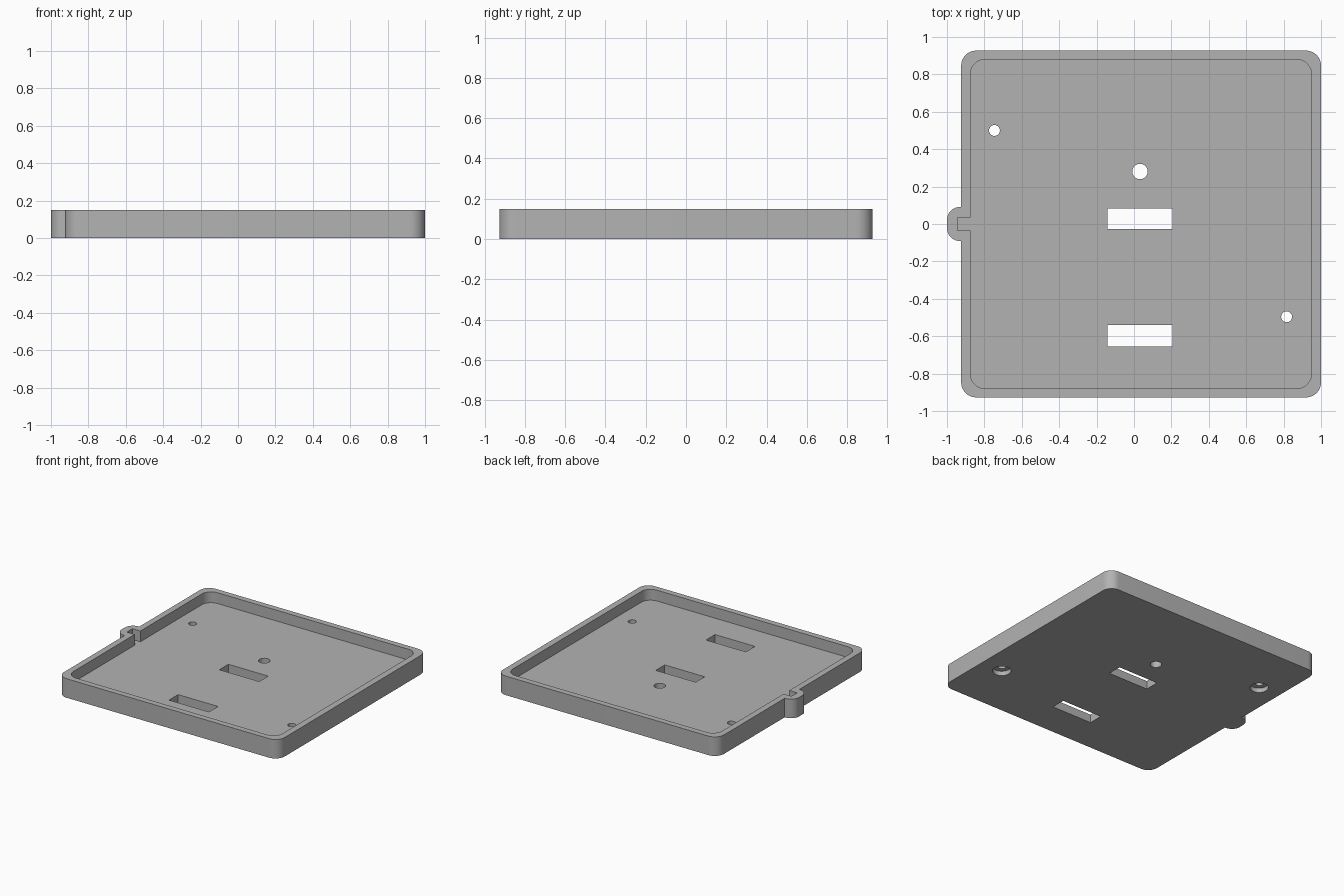
import bpy, bmesh, math
from mathutils import Vector

if "Cube" in bpy.data.objects:
    bpy.data.objects.remove(bpy.data.objects["Cube"])

HEIGHT, FLOOR = 0.15, 0.065
EPS = 0.05

grey = bpy.data.materials.new("plain grey")
grey.use_nodes = True
colour = (0.45, 0.45, 0.45, 1)
grey.diffuse_color = colour
grey.node_tree.nodes["Principled BSDF"].inputs["Base Color"].default_value = colour


def rounded(corners, steps=10):
    """Outline of right-angled corners (x, y, radius), each replaced by an arc."""
    out = []
    for i, (x, y, r) in enumerate(corners):
        p = Vector((x, y))
        if r == 0:
            out.append(p)
            continue
        a = (Vector(corners[i - 1][:2]) - p).normalized()
        b = (Vector(corners[(i + 1) % len(corners)][:2]) - p).normalized()
        centre = p + r * (a + b)
        for k in range(steps + 1):
            t = k / steps * math.pi / 2
            out.append(centre - r * (b * math.cos(t) + a * math.sin(t)))
    return out


def tabbed_box(x0, x1, y, r, tab_x, tab_y, tab_r):
    """Rounded rectangle with a small tab on its right-hand side (-x)."""
    return rounded([(x0, -y, r), (x1, -y, r), (x1, y, r), (x0, y, r),
                    (x0, tab_y, 0), (tab_x, tab_y, tab_r),
                    (tab_x, -tab_y, tab_r), (x0, -tab_y, 0)])


def circle(x, y, r, n=48):
    return [Vector((x + r * math.cos(2 * math.pi * k / n),
                    y + r * math.sin(2 * math.pi * k / n))) for k in range(n)]


def prism(name, outline, z0, z1):
    bm = bmesh.new()
    face = bm.faces.new([bm.verts.new((p.x, p.y, z0)) for p in outline])
    top = bmesh.ops.extrude_face_region(bm, geom=[face])["geom"]
    bmesh.ops.translate(bm, vec=(0, 0, z1 - z0),
                        verts=[v for v in top if isinstance(v, bmesh.types.BMVert)])
    bmesh.ops.recalc_face_normals(bm, faces=bm.faces)
    mesh = bpy.data.meshes.new(name)
    bm.to_mesh(mesh)
    bm.free()
    mesh.materials.append(grey)
    obj = bpy.data.objects.new(name, mesh)
    bpy.context.collection.objects.link(obj)
    return obj


# Tray body with the side tab
tray = prism("tray", tabbed_box(-0.924, 1, 0.927, 0.08, -1, 0.091, 0.07), 0, HEIGHT)

# Shallow cavity, running out into the tab as a notch
cutters = [prism("cavity_cutter", tabbed_box(-0.875, 0.949, 0.88, 0.08, -0.944, 0.035, 0),
                 FLOOR, HEIGHT + EPS)]

# Rectangular slots through the floor
for y0, y1 in ((-0.028, 0.084), (-0.654, -0.541)):
    slot = rounded([(-0.143, y0, 0), (0.205, y0, 0), (0.205, y1, 0), (-0.143, y1, 0)])
    cutters.append(prism("slot_cutter", slot, -EPS, FLOOR + EPS))

# Centre hole and two screw holes, the latter recessed from below
cutters.append(prism("centre_hole_cutter", circle(0.032, 0.281, 0.041), -EPS, FLOOR + EPS))
for x, y in ((-0.746, 0.5), (0.816, -0.496)):
    cutters.append(prism("screw_hole_cutter", circle(x, y, 0.029), -EPS, FLOOR + EPS))
    cutters.append(prism("screw_recess_cutter", circle(x, y, 0.066), -EPS, 0.035))

bpy.ops.object.select_all(action="DESELECT")
bpy.context.view_layer.objects.active = tray
tray.select_set(True)
for cutter in cutters:
    cutter.hide_render = True
    mod = tray.modifiers.new("cut", "BOOLEAN")
    mod.operation, mod.solver, mod.object = "DIFFERENCE", "EXACT", cutter
    bpy.ops.object.modifier_apply(modifier=mod.name)
    bpy.data.objects.remove(cutter)

bpy.ops.object.shade_smooth_by_angle(angle=math.radians(30))
